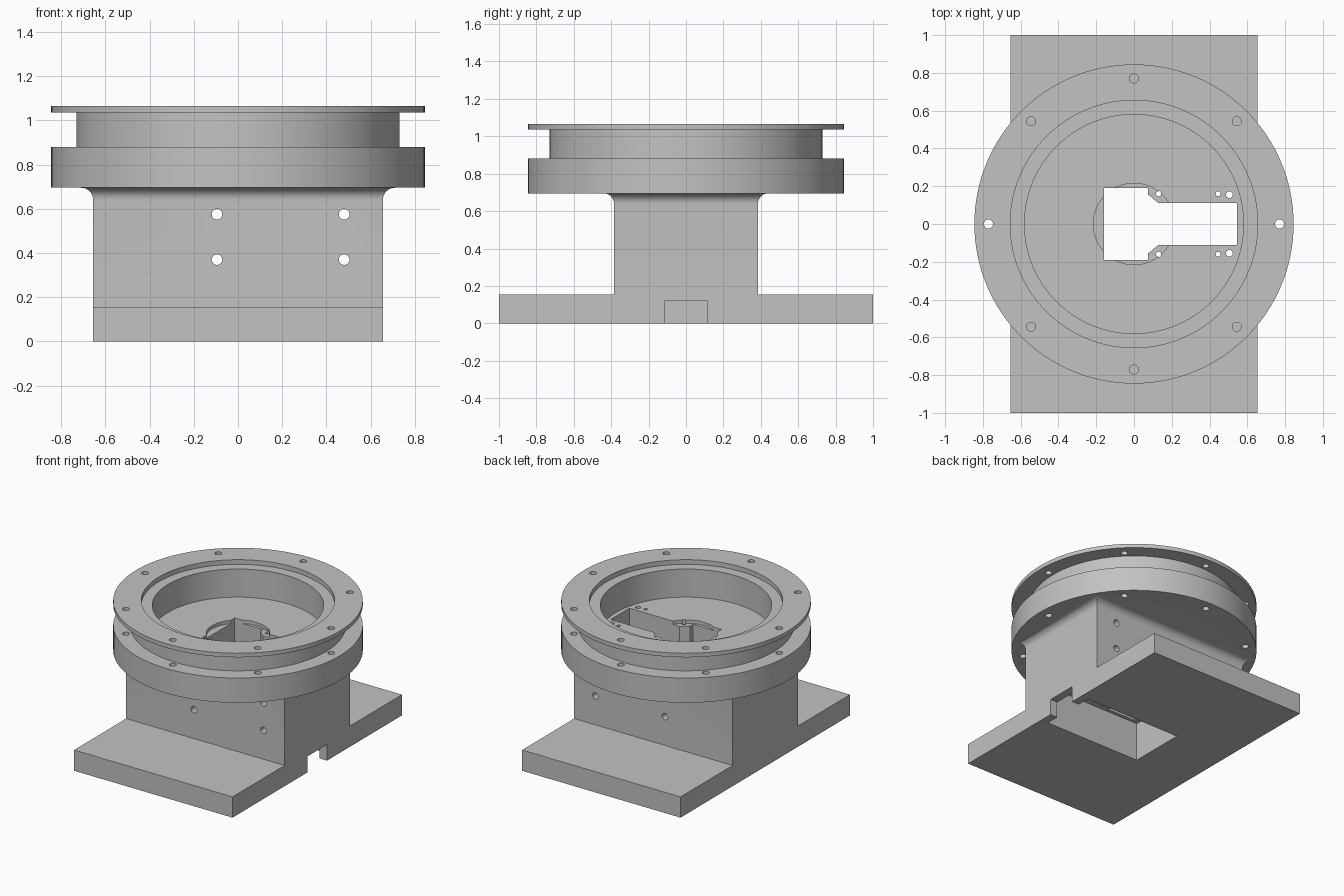
import bpy, bmesh, math
from mathutils import Matrix, Vector

cube = bpy.data.objects.get("Cube")
if cube:
    bpy.data.objects.remove(cube, do_unlink=True)

grey = bpy.data.materials.new("machined_grey")
grey.use_nodes = True
COLOUR = (0.54, 0.54, 0.54, 1)
grey.diffuse_color = COLOUR
grey.node_tree.nodes["Principled BSDF"].inputs["Base Color"].default_value = COLOUR


def make_object(name, bm):
    bmesh.ops.recalc_face_normals(bm, faces=bm.faces)
    mesh = bpy.data.meshes.new(name)
    bm.to_mesh(mesh)
    bm.free()
    mesh.materials.append(grey)
    obj = bpy.data.objects.new(name, mesh)
    bpy.context.collection.objects.link(obj)
    return obj


def prism(bm, points, direction):
    """Extrude a closed polygon along a direction."""
    face = bm.faces.new([bm.verts.new(p) for p in points])
    ext = bmesh.ops.extrude_face_region(bm, geom=[face])["geom"]
    verts = [v for v in ext if isinstance(v, bmesh.types.BMVert)]
    bmesh.ops.translate(bm, verts=verts, vec=direction)


def box(name, x0, x1, half_y, z0, z1):
    bm = bmesh.new()
    prism(bm, [(x0, -half_y, z0), (x1, -half_y, z0), (x1, half_y, z0), (x0, half_y, z0)],
          (0, 0, z1 - z0))
    return make_object(name, bm)


def drills(name, holes, depth, rotation=Matrix()):
    """Group of round cutters; holes are (centre, radius)."""
    bm = bmesh.new()
    for centre, radius in holes:
        bmesh.ops.create_cone(bm, cap_ends=True, segments=24, radius1=radius,
                              radius2=radius, depth=depth,
                              matrix=Matrix.Translation(centre) @ rotation)
    return make_object(name, bm)


def combine(target, other, operation):
    mod = target.modifiers.new(other.name, 'BOOLEAN')
    mod.operation = operation
    mod.solver = 'EXACT'
    mod.object = other
    bpy.context.view_layer.objects.active = target
    bpy.ops.object.modifier_apply(modifier=mod.name)
    bpy.data.objects.remove(other, do_unlink=True)


# Base plate and pedestal: T-shaped profile run along x
HX, HY, PLATE, NECK, FILLET, DISC = 0.655, 0.385, 0.155, 0.64, 0.055, 0.695
half = [(1, 0), (1, PLATE), (HY, PLATE), (HY, NECK)]
profile = half + [(-y, z) for y, z in reversed(half)]
bm = bmesh.new()
prism(bm, [(-HX, y, z) for y, z in profile], (2 * HX, 0, 0))

# Concave fillet flaring out under the disc
bm.normal_update()
top = max(bm.faces, key=lambda f: f.calc_center_median().z)
STEPS = 8
levels = [(FILLET * (1 - math.cos(a)), NECK + FILLET * math.sin(a))
          for a in (i * math.pi / 2 / STEPS for i in range(1, STEPS + 1))]
for offset, z in levels + [(FILLET, DISC + 0.02)]:
    top = bmesh.ops.extrude_discrete_faces(bm, faces=[top])["faces"][0]
    for v in top.verts:
        v.co = Vector((math.copysign(HX + offset, v.co.x),
                       math.copysign(HY + offset, v.co.y), z))
body = make_object("pedestal_housing", bm)

# Turned head: disc, groove, flange and stepped bore
rings = [(0, DISC), (0.845, DISC), (0.845, 0.88), (0.73, 0.88), (0.73, 1.035),
         (0.845, 1.035), (0.845, 1.065), (0.655, 1.065), (0.655, 1.03),
         (0.58, 1.03), (0.58, 0.82), (0.215, 0.82), (0.215, 0.795), (0, 0.795)]
bm = bmesh.new()
verts = [bm.verts.new((r, 0, z)) for r, z in rings]
edges = [bm.edges.new(pair) for pair in zip(verts, verts[1:])]
bmesh.ops.spin(bm, geom=verts + edges, cent=(0, 0, 0), axis=(0, 0, 1),
               angle=2 * math.pi, steps=128)
bmesh.ops.remove_doubles(bm, verts=bm.verts, dist=0.0001)
combine(body, make_object("turned_head", bm), 'UNION')

# Underside cavity and side cable notch
combine(body, box("cavity_cutter", -0.205, 0.595, 0.215, -0.1, 0.29), 'DIFFERENCE')
combine(body, box("notch_cutter", 0.5, 0.8, 0.115, -0.1, 0.12), 'DIFFERENCE')

# Keyhole-shaped slot through the floor
side = [(-0.16, 0.19), (0.075, 0.19), (0.075, 0.155), (0.13, 0.11), (0.545, 0.11)]
outline = side + [(x, -y) for x, y in reversed(side)]
bm = bmesh.new()
prism(bm, [(x, y, 0.2) for x, y in outline], (0, 0, 0.75))
combine(body, make_object("slot_cutter", bm), 'DIFFERENCE')

# Bolt circle through flange and disc
bolts = [((0.77 * math.cos(a), 0.77 * math.sin(a), 0.95), 0.024)
         for a in (i * math.pi / 4 for i in range(8))]
combine(body, drills("bolt_cutter", bolts, 0.6), 'DIFFERENCE')

# Small screw holes beside the slot
screws = [((x, s * y, 0.55), r) for s in (1, -1)
          for x, y, r in ((0.13, 0.16, 0.014), (0.445, 0.16, 0.013), (0.505, 0.155, 0.018))]
combine(body, drills("screw_cutter", screws, 0.8), 'DIFFERENCE')

# Cross holes through the pedestal front to back
cross = [((x, 0, z), 0.024) for x in (-0.095, 0.48) for z in (0.37, 0.575)]
combine(body, drills("cross_cutter", cross, 1.2, Matrix.Rotation(math.pi / 2, 4, 'X')),
        'DIFFERENCE')

# Smooth curved walls, crisp edges
for obj in bpy.context.selected_objects:
    obj.select_set(False)
body.select_set(True)
bpy.context.view_layer.objects.active = body
bpy.ops.object.shade_smooth_by_angle(angle=math.radians(30))
